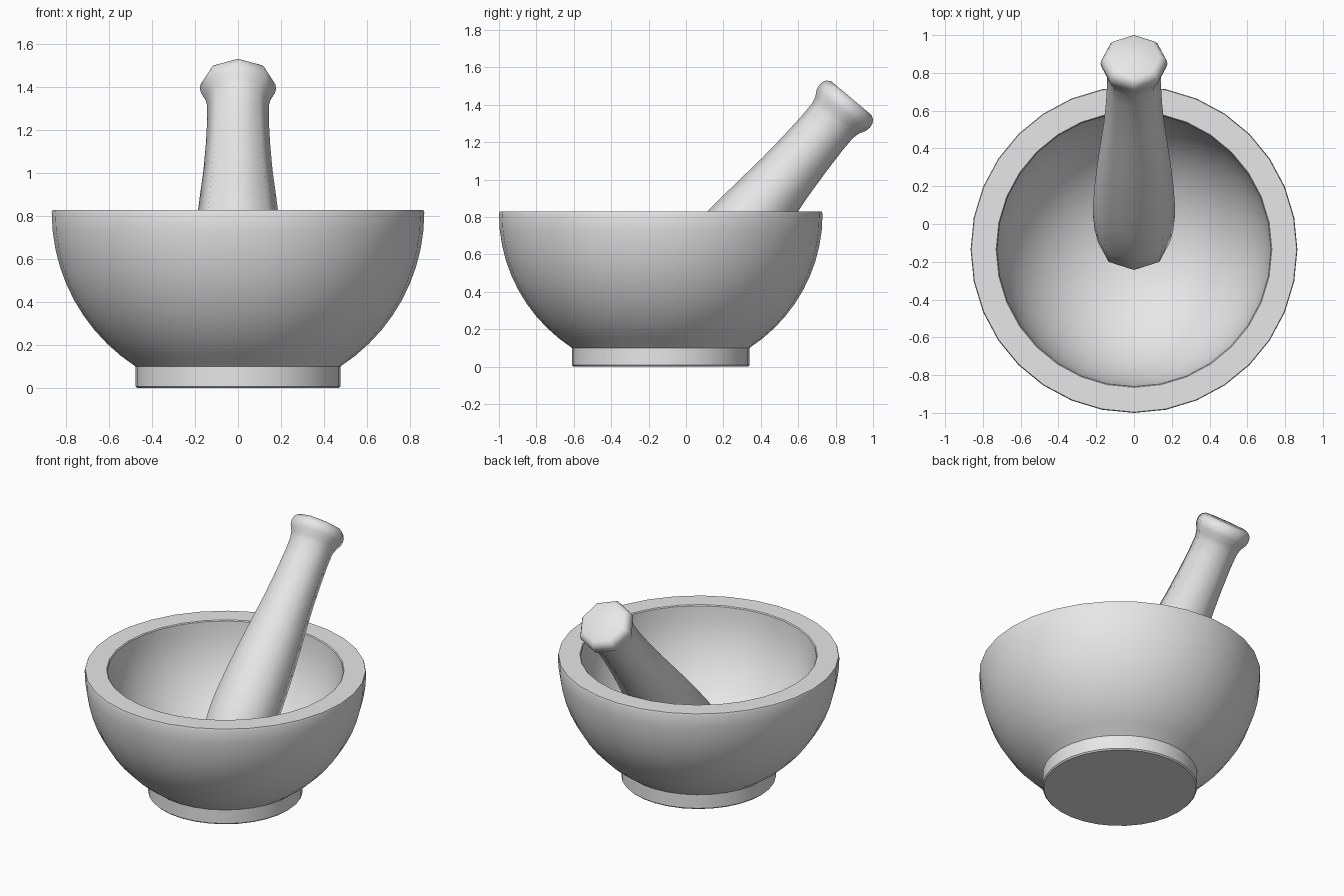
import bpy, bmesh, math
from mathutils import Matrix, Vector

if "Cube" in bpy.data.objects:
    bpy.data.objects.remove(bpy.data.objects["Cube"])

stone = bpy.data.materials.new("grey_stone")
stone.diffuse_color = (0.8, 0.8, 0.8, 1)
stone.use_nodes = True
stone.node_tree.nodes["Principled BSDF"].inputs["Base Color"].default_value = stone.diffuse_color


def lathe(name, profile, sides, matrix, sharp_angle):
    """Revolve (radius, height) points around z; closed by fans or caps."""
    bm = bmesh.new()
    rings = []
    for r, h in profile:
        if r < 1e-5:
            rings.append([bm.verts.new((0, 0, h))] * sides)
        else:
            rings.append([bm.verts.new((r * math.cos(2 * math.pi * i / sides),
                                        r * math.sin(2 * math.pi * i / sides), h))
                          for i in range(sides)])
    for a, b in zip(rings, rings[1:]):
        for i in range(sides):
            j = (i + 1) % sides
            quad = list(dict.fromkeys((a[i], a[j], b[j], b[i])))
            bm.faces.new(quad)
    for ring in (rings[0], rings[-1]):
        if ring[0] != ring[1]:
            bm.faces.new(ring)
    bmesh.ops.transform(bm, matrix=matrix, verts=bm.verts)
    bmesh.ops.recalc_face_normals(bm, faces=bm.faces)
    mesh = bpy.data.meshes.new(name)
    bm.to_mesh(mesh)
    bm.free()
    mesh.materials.append(stone)
    obj = bpy.data.objects.new(name, mesh)
    bpy.context.collection.objects.link(obj)
    bpy.ops.object.select_all(action='DESELECT')
    obj.select_set(True)
    bpy.context.view_layer.objects.active = obj
    bpy.ops.object.shade_smooth_by_angle(angle=math.radians(sharp_angle))
    return obj


# Mortar: foot, round outer wall, flat rim and hemispherical hollow
RIM, OUTER, INNER = 0.825, 0.865, 0.725
profile = [(0.467, 0.0), (0.475, 0.008), (0.475, 0.1)]
start = math.acos(0.475 / OUTER)
for i in range(11):
    a = start * (1 - i / 10)
    profile.append((OUTER * math.cos(a), RIM - 0.01 - (OUTER - 0.01) * math.sin(a)))
profile[3] = (0.476, 0.101)
profile += [(0.861, RIM + 0.003), (0.73, RIM + 0.003), (INNER, RIM - 0.003)]
for i in range(1, 13):
    a = math.pi / 2 * i / 12
    profile.append((INNER * math.cos(a), RIM - INNER * math.sin(a)))
lathe("mortar_bowl", profile, 32, Matrix.Translation((0, -0.135, 0)), 35)

# Pestle: eight-sided tapered shaft with a flared knob, leaning back
axis = Vector((0, math.cos(math.radians(50)), math.sin(math.radians(50))))
side = Vector((0, -axis.z, axis.y))
lean = Matrix.Translation(side * 0.245) @ Matrix.Rotation(math.radians(-40), 4, 'X')
pestle = [(0.15, 0.10), (0.19, 0.14), (0.208, 0.24), (0.217, 0.36), (0.217, 0.45),
          (0.209, 0.60), (0.196, 0.77), (0.178, 0.95), (0.160, 1.12), (0.149, 1.28),
          (0.143, 1.42), (0.143, 1.51), (0.153, 1.55), (0.172, 1.585), (0.177, 1.61),
          (0.174, 1.635), (0.162, 1.655), (0.140, 1.668)]
lathe("pestle", pestle, 8, lean, 60)
